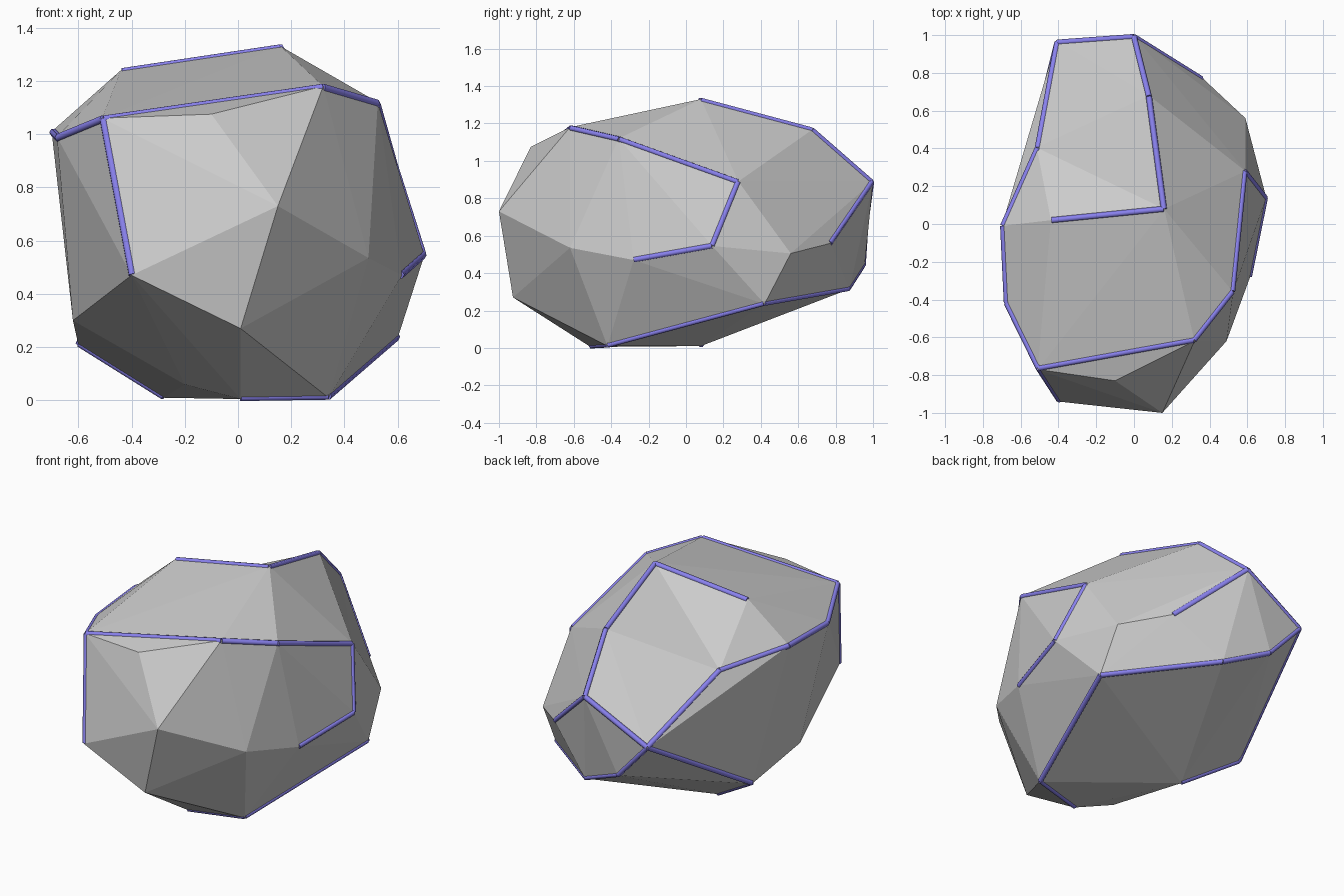
import bpy, bmesh
from mathutils import Vector
from mathutils.geometry import intersect_ray_tri

if "Cube" in bpy.data.objects:
    bpy.data.objects.remove(bpy.data.objects["Cube"])

# Corner points of the faceted boulder
P = {
    # front
    'A': (.32, -.62, 1.18), 'B': (-.51, -.77, 1.06), 'C': (-.10, -.83, 1.075),
    'D': (.15, -1.0, .73), 'E': (-.40, -.94, .47), 'F': (.01, -.925, .27),
    # right
    'K': (.49, -.62, .535), 'L': (.525, -.36, 1.12), 'N': (.615, -.28, .47),
    'O': (.70, .14, .545), 'P': (.59, .28, .89), 'Q': (.60, .42, .235),
    'R': (.59, .56, .505),
    # back
    'S': (.08, .68, 1.17), 'T': (0, 1.0, .89), 'U': (.36, .775, .56),
    'V': (-.20, .955, .44), 'W': (.08, .875, .315), 'X': (-.41, .97, .67),
    # top
    'Y': (.16, .08, 1.33), 'Z': (-.44, .02, 1.24),
    # left
    'a': (-.70, -.01, 1.01), 'b': (-.68, -.425, .99), 'c': (-.515, .405, .965),
    'd': (-.60, .21, .21), 'G': (-.62, -.23, .30),
    # underside
    'H': (-.28, .08, .01), 'I': (.34, -.42, .01), 'J': (.01, -.51, .005),
    'k': (-.20, -.42, .06),
}
# Mineral veins as runs of corners
VEINS = ['ZYSTXcabBALPON', 'BE', 'TU', 'XVWQIJ', 'XdH']

bm = bmesh.new()
v = {n: bm.verts.new(co) for n, co in P.items()}
bmesh.ops.convex_hull(bm, input=list(bm.verts))
bmesh.ops.triangulate(bm, faces=list(bm.faces))
for e in [e for e in bm.edges if not e.link_faces]:
    bm.edges.remove(e)

# Dents: work corners that lie inside the hull into the face above them
mid = Vector((0, 0, .65))
for w in v.values():
    if w.link_faces:
        continue
    for f in list(bm.faces):
        tri = list(f.verts)
        if intersect_ray_tri(*[t.co for t in tri], w.co - mid, mid):
            bm.faces.remove(f)
            for i in range(3):
                bm.faces.new((tri[i], tri[(i + 1) % 3], w))
            break


def crease(p, q):
    """Turn a diagonal so that an edge runs between two corners."""
    if bm.edges.get((p, q)):
        return
    for e in bm.edges:
        far = {w for f in e.link_faces for w in f.verts} - set(e.verts)
        if far == {p, q}:
            bmesh.utils.edge_rotate(e, True)
            return


for run in VEINS + ['Yc', 'cS']:
    for p, q in zip(run, run[1:]):
        crease(v[p], v[q])
bmesh.ops.recalc_face_normals(bm, faces=list(bm.faces))

# Boulder
me = bpy.data.meshes.new("boulder")
bm.to_mesh(me)
bm.free()
bpy.context.collection.objects.link(bpy.data.objects.new("boulder", me))

# Veins: thin rods half sunk along the ridges
mat = bpy.data.materials.new("vein_blue")
mat.diffuse_color = (.25, .22, .85, 1)
mat.use_nodes = True
mat.node_tree.nodes["Principled BSDF"].inputs["Base Color"].default_value = mat.diffuse_color
cu = bpy.data.curves.new("mineral_veins", 'CURVE')
cu.dimensions = '3D'
cu.bevel_depth = .016
cu.bevel_resolution = 1
cu.use_fill_caps = True
cu.materials.append(mat)
for run in VEINS:
    for p, q in zip(run, run[1:]):
        s = cu.splines.new('POLY')
        s.points.add(1)
        for pt, n in zip(s.points, (p, q)):
            pt.co = (*(mid + (Vector(P[n]) - mid) * .99), 1)
bpy.context.collection.objects.link(bpy.data.objects.new("mineral_veins", cu))
